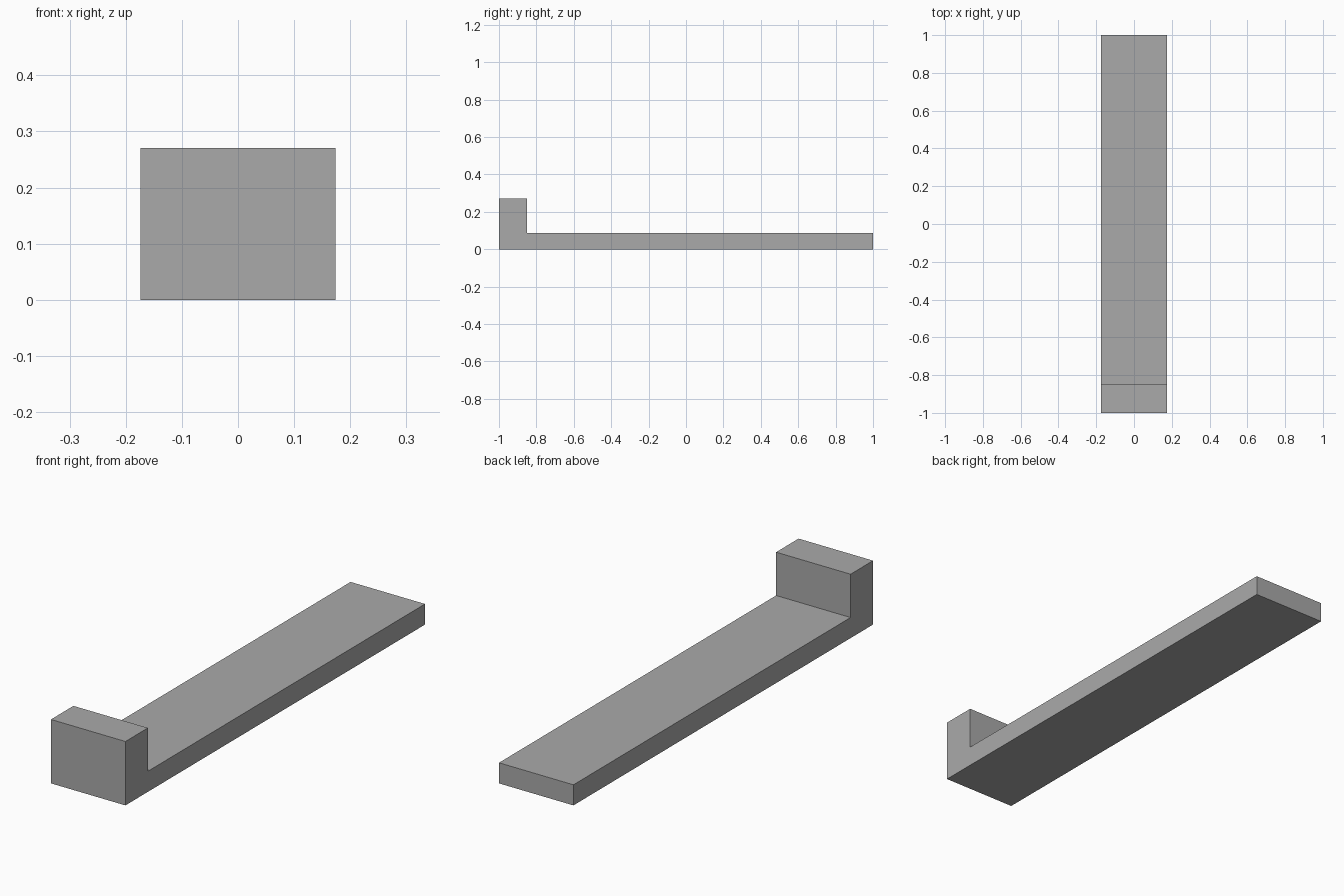
import bpy
import bmesh

cube = bpy.data.objects.get("Cube")
if cube:
    bpy.data.objects.remove(cube, do_unlink=True)

WIDTH = 0.348

# Plain grey finish
grey = bpy.data.materials.new("grey")
grey.use_nodes = True
colour = (0.4, 0.4, 0.4, 1)
grey.diffuse_color = colour
grey.node_tree.nodes["Principled BSDF"].inputs["Base Color"].default_value = colour

# L-shaped side profile (y, z): long base with an upright stop at the front
profile = [(-1, 0), (1, 0), (1, 0.087), (-0.85, 0.087), (-0.85, 0.27), (-1, 0.27)]

# Extrude the profile across the width
bm = bmesh.new()
side = bm.faces.new([bm.verts.new((-WIDTH / 2, y, z)) for y, z in profile])
extruded = bmesh.ops.extrude_face_region(bm, geom=[side], use_keep_orig=True)
moved = [v for v in extruded["geom"] if isinstance(v, bmesh.types.BMVert)]
bmesh.ops.translate(bm, verts=moved, vec=(WIDTH, 0, 0))
bmesh.ops.recalc_face_normals(bm, faces=bm.faces)

mesh = bpy.data.meshes.new("base_with_front_stop")
bm.to_mesh(mesh)
bm.free()
mesh.materials.append(grey)
bpy.context.collection.objects.link(bpy.data.objects.new("base_with_front_stop", mesh))
